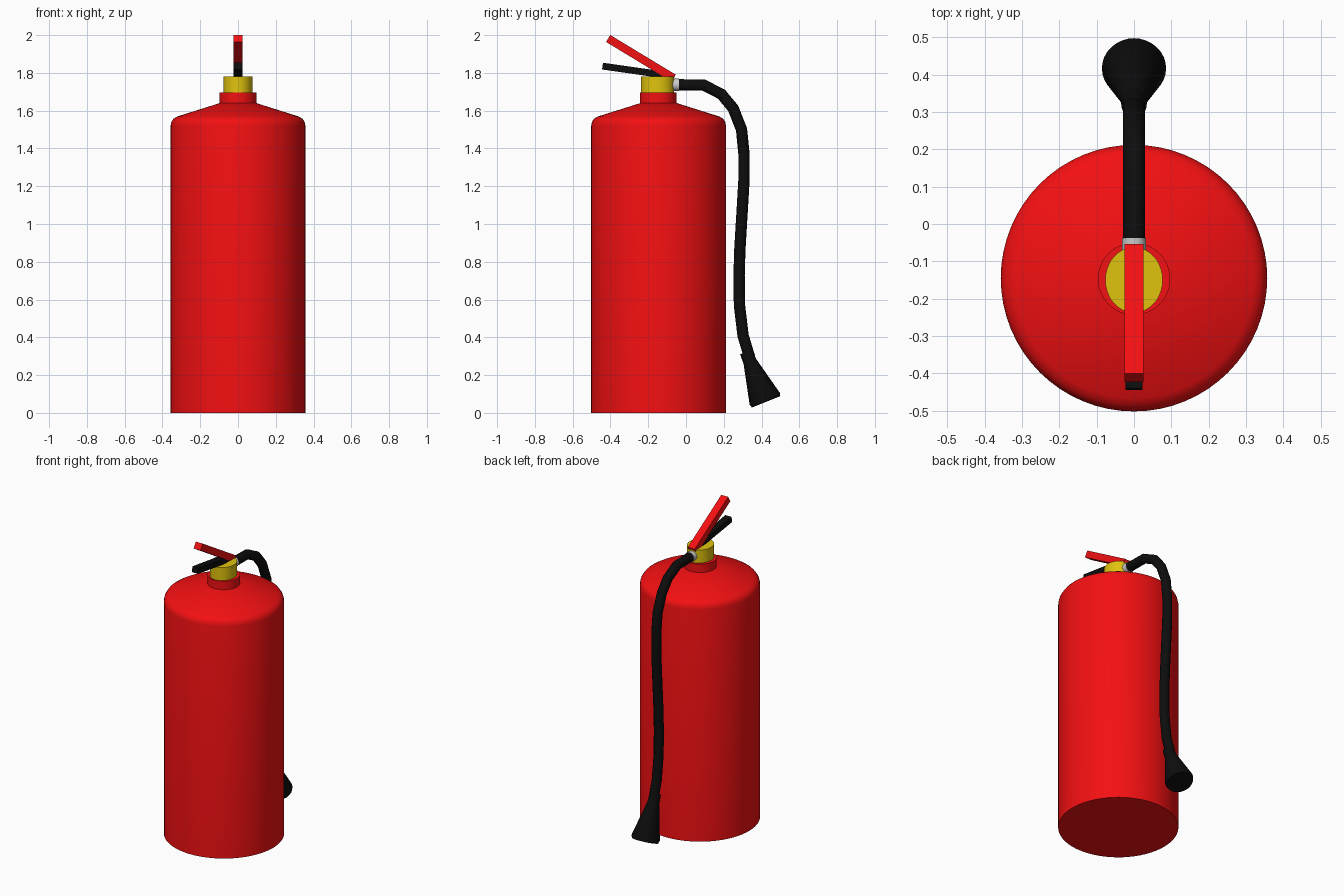
import bpy, bmesh, math
from mathutils import Vector

if "Cube" in bpy.data.objects:
    bpy.data.objects.remove(bpy.data.objects["Cube"])


def material(name, rgb):
    m = bpy.data.materials.new(name)
    m.diffuse_color = (*rgb, 1)
    m.use_nodes = True
    m.node_tree.nodes["Principled BSDF"].inputs["Base Color"].default_value = m.diffuse_color
    return m


RED = material("red_paint", (0.9, 0.005, 0.006))
BLACK = material("black_rubber", (0.004, 0.004, 0.004))
YELLOW = material("yellow_brass", (0.75, 0.55, 0.004))


def finish(obj, mat, smooth=True):
    if mat:
        obj.data.materials.append(mat)
    if smooth:
        bpy.ops.object.select_all(action='DESELECT')
        obj.select_set(True)
        bpy.context.view_layer.objects.active = obj
        bpy.ops.object.shade_smooth_by_angle(angle=math.radians(35))
    return obj


def lathe(name, profile, origin, axis, sides, mat, stretch=1.0):
    """Closed revolved solid; profile is (radius, distance along axis)."""
    bm = bmesh.new()
    rings = [[bm.verts.new((r * math.cos(2 * math.pi * i / sides),
                            r * stretch * math.sin(2 * math.pi * i / sides), h))
              for i in range(sides)] for r, h in profile]
    for a, b in zip(rings, rings[1:]):
        for i in range(sides):
            j = (i + 1) % sides
            bm.faces.new((a[i], a[j], b[j], b[i]))
    bm.faces.new(rings[0][::-1])
    bm.faces.new(rings[-1])
    me = bpy.data.meshes.new(name)
    bm.to_mesh(me)
    bm.free()
    obj = bpy.data.objects.new(name, me)
    bpy.context.collection.objects.link(obj)
    obj.location = origin
    obj.rotation_euler = Vector((0, 0, 1)).rotation_difference(Vector(axis)).to_euler()
    return finish(obj, mat)


def bar(name, start, end, width, thick, mat):
    """Square bar between two (y, z) points."""
    a, b = Vector((0, *start)), Vector((0, *end))
    d = b - a
    bpy.ops.mesh.primitive_cube_add(size=1, location=(a + b) / 2)
    obj = bpy.context.object
    obj.name = name
    obj.scale = (width, d.length, thick)
    obj.rotation_euler = (math.atan2(d.z, d.y), 0, 0)
    return finish(obj, mat, smooth=False)


UP = (0, 0, 1)

# Tank with sloped shoulder, and its neck
lathe("tank", [(0.357, 0), (0.357, 1.52), (0.353, 1.54), (0.342, 1.557),
               (0.322, 1.569), (0.097, 1.64)], (0, -0.145, 0), UP, 64, RED)
lathe("neck_collar", [(0.097, 1.62), (0.097, 1.695)], (0, -0.147, 0), UP, 48, RED)

# Valve block, slightly oval
lathe("valve", [(0.077, 1.69), (0.077, 1.78)], (0, -0.15, 0), UP, 40, YELLOW, 1.14)

# Squeeze lever and carry handle
bar("squeeze_lever", (-0.065, 1.772), (-0.412, 1.982), 0.05, 0.043, RED)
bar("carry_handle", (-0.12, 1.79), (-0.442, 1.836), 0.045, 0.036, BLACK)

# Hose fitting
lathe("hose_fitting", [(0.032, 0), (0.032, 0.055)], (0, -0.092, 1.737), (0, 1, 0), 24, None)

# Hose
path = [(-0.045, 1.737), (0.095, 1.735), (0.188, 1.687), (0.25, 1.612), (0.294, 1.5),
        (0.307, 1.37), (0.307, 1.233), (0.285, 0.862), (0.281, 0.73),
        (0.283, 0.57), (0.302, 0.41), (0.338, 0.29)]
curve = bpy.data.curves.new("hose", 'CURVE')
curve.dimensions = '3D'
curve.bevel_depth = 0.03
curve.bevel_resolution = 4
curve.use_fill_caps = True
spline = curve.splines.new('POLY')
spline.points.add(len(path) - 1)
for p, (y, z) in zip(spline.points, path):
    p.co = (0, y, z, 1)
hose = bpy.data.objects.new("hose", curve)
bpy.context.collection.objects.link(hose)
bpy.ops.object.select_all(action='DESELECT')
hose.select_set(True)
bpy.context.view_layer.objects.active = hose
bpy.ops.object.convert(target='MESH')
finish(bpy.context.object, BLACK)

# Discharge horn
lathe("horn", [(0.034, 0), (0.036, 0.055), (0.086, 0.268), (0.08, 0.285)],
      (0, 0.318, 0.323), (0, 0.37, -0.93), 32, BLACK)
